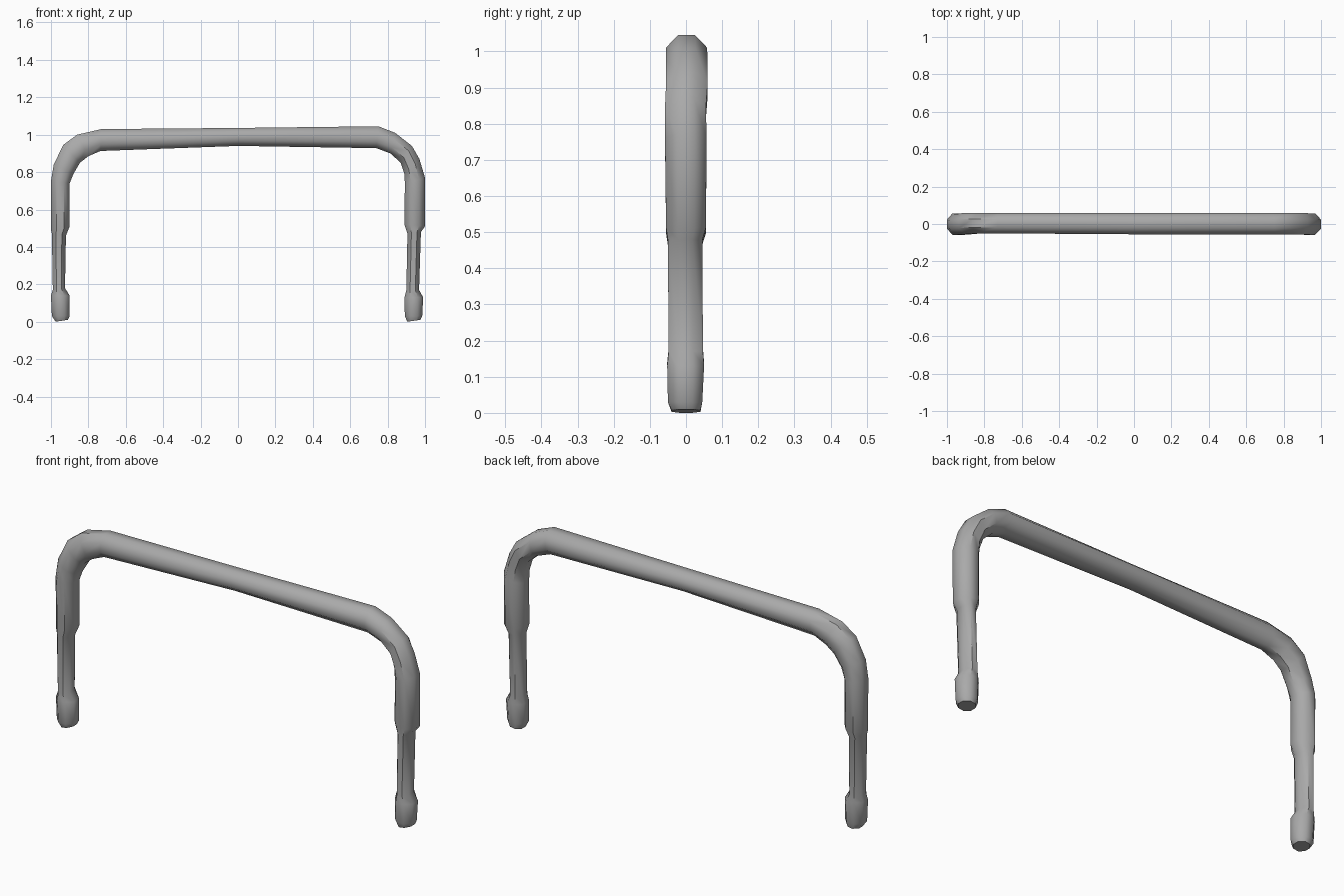
import bpy, bmesh, math
from mathutils import Vector

cube = bpy.data.objects.get("Cube")
if cube:
    bpy.data.objects.remove(cube, do_unlink=True)

grey = bpy.data.materials.new("worn grey metal")
grey.use_nodes = True
COLOR = (0.4, 0.4, 0.4, 1)
grey.diffuse_color = COLOR
grey.node_tree.nodes["Principled BSDF"].inputs["Base Color"].default_value = COLOR

# Each section: inner x, inner z, outer x, outer z, front y, back y
right_leg = [
    (-.91, .01, -.975, .0, -.04, .04),
    (-.90, .03, -.995, .03, -.05, .045),
    (-.90, .14, -1.0, .14, -.052, .05),
    (-.925, .18, -.99, .17, -.048, .047),
    (-.92, .46, -.995, .47, -.05, .045),
    (-.90, .51, -1.0, .49, -.055, .055),
    (-.90, .74, -1.0, .75, -.058, .057),
]
right_bend = [
    (-.88, .79, -.985, .84, -.058, .052),
    (-.845, .85, -.935, .945, -.055, .06),
    (-.80, .885, -.86, 1.0, -.05, .06),
    (-.735, .913, -.73, 1.03, -.05, .058),
]
top_bar = [(0, .94, 0, 1.036, -.055, .058)]
left_bend = [
    (.74, .928, .75, 1.045, -.055, .058),
    (.815, .90, .84, 1.01, -.055, .06),
    (.87, .85, .93, .94, -.055, .06),
    (.89, .79, .97, .87, -.058, .055),
]
left_leg = [
    (.892, .74, 1.0, .77, -.058, .057),
    (.89, .52, 1.0, .51, -.055, .055),
    (.906, .47, .978, .48, -.05, .045),
    (.90, .17, .968, .17, -.048, .047),
    (.89, .13, .99, .13, -.052, .05),
    (.892, .03, .985, .03, -.05, .045),
    (.905, .0, .975, .01, -.04, .04),
]

# Loft a chamfered eight-sided bar through the sections
SIDES = 8
bm = bmesh.new()
rings = []
for ix, iz, ox, oz, front, back in right_leg + right_bend + top_bar + left_bend + left_leg:
    inner, outer = Vector((ix, front, iz)), Vector((ox, front, oz))
    ring = []
    for k in range(SIDES):
        a = math.tau * (k + .5) / SIDES
        u = .5 + .5 * math.cos(a) / math.cos(math.pi / SIDES)
        v = .5 + .5 * math.sin(a) / math.cos(math.pi / SIDES)
        p = inner.lerp(outer, u)
        p.y = front + (back - front) * v
        ring.append(bm.verts.new(p))
    rings.append(ring)
for a, b in zip(rings, rings[1:]):
    for k in range(SIDES):
        n = (k + 1) % SIDES
        bm.faces.new((a[k], a[n], b[n], b[k]))
bm.faces.new(rings[0])
bm.faces.new(rings[-1])
bmesh.ops.recalc_face_normals(bm, faces=bm.faces[:])

mesh = bpy.data.meshes.new("bent_bar")
bm.to_mesh(mesh)
bm.free()
bar = bpy.data.objects.new("bent_bar", mesh)
bpy.context.collection.objects.link(bar)
mesh.materials.append(grey)

# Smooth the tube while keeping the notches and feet crisp
bpy.ops.object.select_all(action='DESELECT')
bar.select_set(True)
bpy.context.view_layer.objects.active = bar
bpy.ops.object.shade_smooth_by_angle(angle=math.radians(47))
